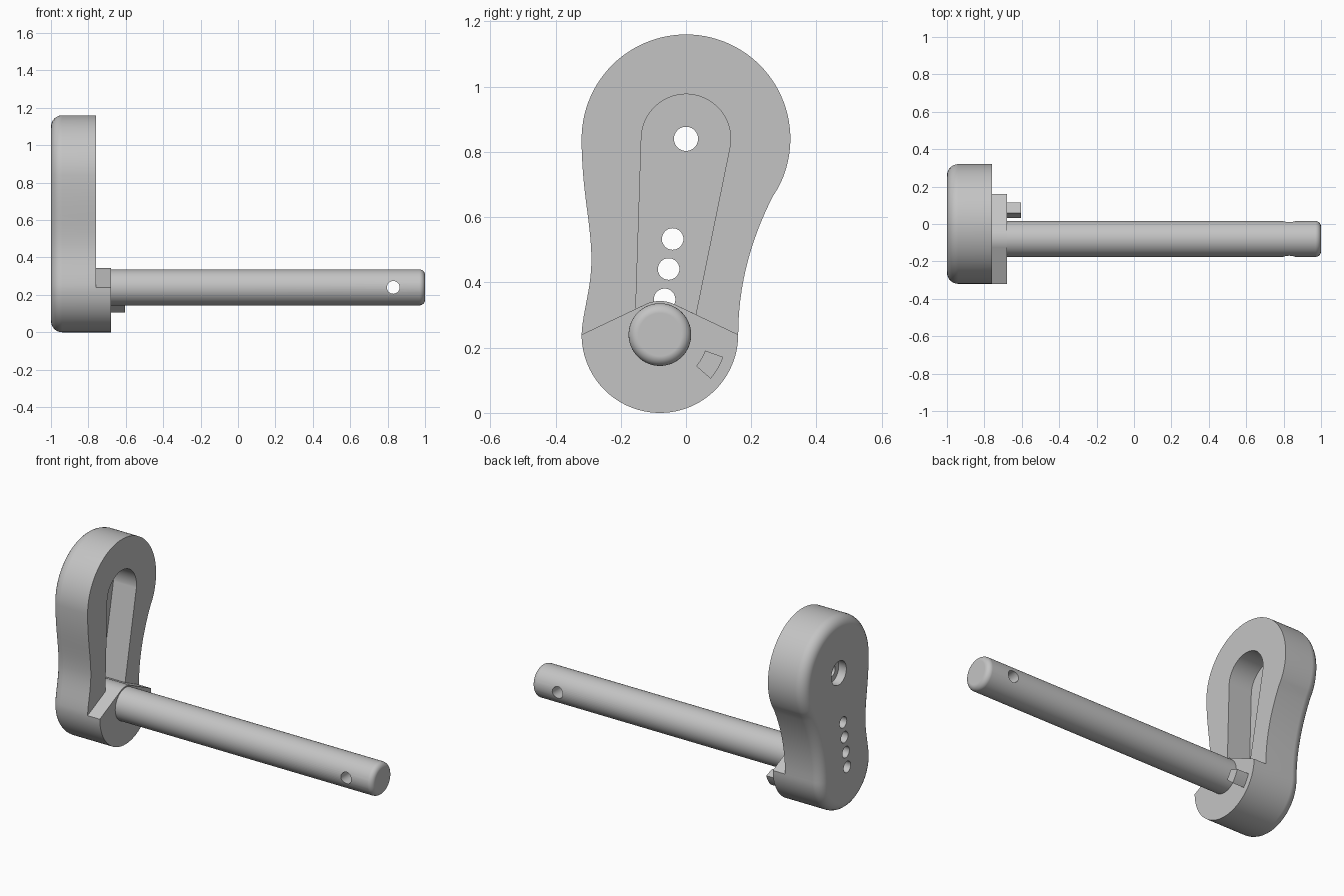
import bpy, bmesh, math
from mathutils import Vector
from mathutils.geometry import interpolate_bezier

cube = bpy.data.objects.get("Cube")
if cube:
    bpy.data.objects.remove(cube)

grey = bpy.data.materials.new("plain grey")
grey.use_nodes = True
grey.diffuse_color = (0.55, 0.55, 0.55, 1)
grey.node_tree.nodes["Principled BSDF"].inputs["Base Color"].default_value = (0.55, 0.55, 0.55, 1)

PIVOT = Vector((-0.08, 0.24))   # pin axis, in (y, z)
HEAD = Vector((0, 0.84))        # centre of the wide end
R_LOW, R_HEAD, R_PIN, R_BOSS = 0.24, 0.32, 0.096, 0.103


def arc(c, r, start, end, n=32):
    angles = [math.radians(start + (end - start) * i / n) for i in range(n + 1)]
    return [Vector((c[0] + r * math.cos(a), c[1] + r * math.sin(a))) for a in angles]


def curve(*pts, n=16):
    """Inner points of a bezier given as start, handle, handle, end."""
    return [p.xy for p in interpolate_bezier(*[Vector((*p, 0)) for p in pts], n)][1:-1]


def prism(name, outline, x0, x1, fillet=0, fillet_x=None):
    """Extrude a (y, z) outline along x; optionally round the rim at fillet_x."""
    bm = bmesh.new()
    base = bm.faces.new([bm.verts.new((x0, p[0], p[1])) for p in outline])
    ext = bmesh.ops.extrude_face_region(bm, geom=[base], use_keep_orig=True)
    for v in ext["geom"]:
        if isinstance(v, bmesh.types.BMVert):
            v.co.x = x1
    bmesh.ops.recalc_face_normals(bm, faces=bm.faces)
    if fillet:
        rim = [e for e in bm.edges if all(abs(v.co.x - fillet_x) < 1e-5 for v in e.verts)]
        bmesh.ops.bevel(bm, geom=rim, offset=fillet, offset_type='OFFSET', segments=6,
                        profile=0.5, affect='EDGES', clamp_overlap=False)
    mesh = bpy.data.meshes.new(name)
    bm.to_mesh(mesh)
    bm.free()
    mesh.materials.append(grey)
    obj = bpy.data.objects.new(name, mesh)
    bpy.context.collection.objects.link(obj)
    return obj


def disc(name, c, r, x0, x1, **kw):
    return prism(name, arc(c, r, 0, 360, 64)[:-1], x0, x1, **kw)


def cut(obj, cutters):
    """Subtract the cutters one by one, then remove them."""
    for cutter in cutters:
        mod = obj.modifiers.new("cut", 'BOOLEAN')
        mod.operation, mod.solver, mod.object = 'DIFFERENCE', 'EXACT', cutter
    dg = bpy.context.evaluated_depsgraph_get()
    mesh = bpy.data.meshes.new_from_object(obj.evaluated_get(dg))
    obj.modifiers.clear()
    obj.data = mesh
    for cutter in cutters:
        bpy.data.objects.remove(cutter)


def smooth(obj):
    obj.data.shade_smooth()
    obj.data.set_sharp_from_angle(angle=math.radians(30))
    obj.modifiers.new("even normals", 'WEIGHTED_NORMAL').keep_sharp = True


# Handle body: two round ends joined by waisted sides
neck = math.degrees(math.atan2(-0.15, 0.28))
outline = (arc(PIVOT, R_LOW, 180, 360, 48)
           + curve((0.16, 0.24), (0.16, 0.42), (0.215, 0.57), (0.28, 0.69))
           + arc(HEAD, R_HEAD, neck, 180, 60)
           + curve((-0.32, 0.84), (-0.32, 0.68), (-0.29, 0.58), (-0.29, 0.47))
           + [Vector((-0.29, 0.47))]
           + curve((-0.29, 0.47), (-0.29, 0.38), (-0.317, 0.31), (-0.32, 0.24)))
body = prism("handle_body", outline, -1, -0.76, fillet=0.06, fillet_x=-1)

# Pocket in the inner face, ending at the edge of the pivot pad
tangent = math.degrees(math.acos(R_BOSS / R_LOW))
pad_top = arc(PIVOT, R_BOSS, tangent, 180 - tangent, 16)
pocket = prism("pocket_cutter",
               arc(HEAD, 0.137, -8, 180, 40) + [Vector((-0.154, 0.319))]
               + pad_top[::-1] + [Vector((0.03, 0.302))], -0.91, -0.7)

# Row of small holes on the line between both centres, and a counterbored hole
holes = [disc("hole_cutter", PIVOT.lerp(HEAD, (z - 0.24) / 0.6), 0.033, -1.1, -0.85)
         for z in (0.533, 0.441, 0.348, 0.256)]
holes.append(disc("head_hole_cutter", HEAD, 0.037, -1.1, -0.85))
holes.append(disc("counterbore_cutter", HEAD, 0.07, -1.1, -0.95))
cut(body, [pocket] + holes)
smooth(body)

# Raised pivot pad with sloping shoulders
pad = prism("pivot_pad", arc(PIVOT, R_LOW, 180, 360, 48) + pad_top, -0.76, -0.68)
smooth(pad)

# Stop lug: a short ring sector beside the pin
lug = prism("stop_lug", arc(PIVOT, 0.147, -41, -19.5, 8) + arc(PIVOT, 0.206, -19.5, -41, 8),
            -0.69, -0.605)
smooth(lug)

# Pin with a rounded tip and a cross hole
pin = disc("pin", PIVOT, R_PIN, -0.7, 1, fillet=0.03, fillet_x=1)
cross = disc("cross_hole_cutter", (0, 0), 0.034, -0.3, 0.3)
cross.rotation_euler.z = math.radians(90)
cross.location = (0.83, PIVOT.x, PIVOT.y)
bpy.context.view_layer.update()
cut(pin, [cross])
smooth(pin)
